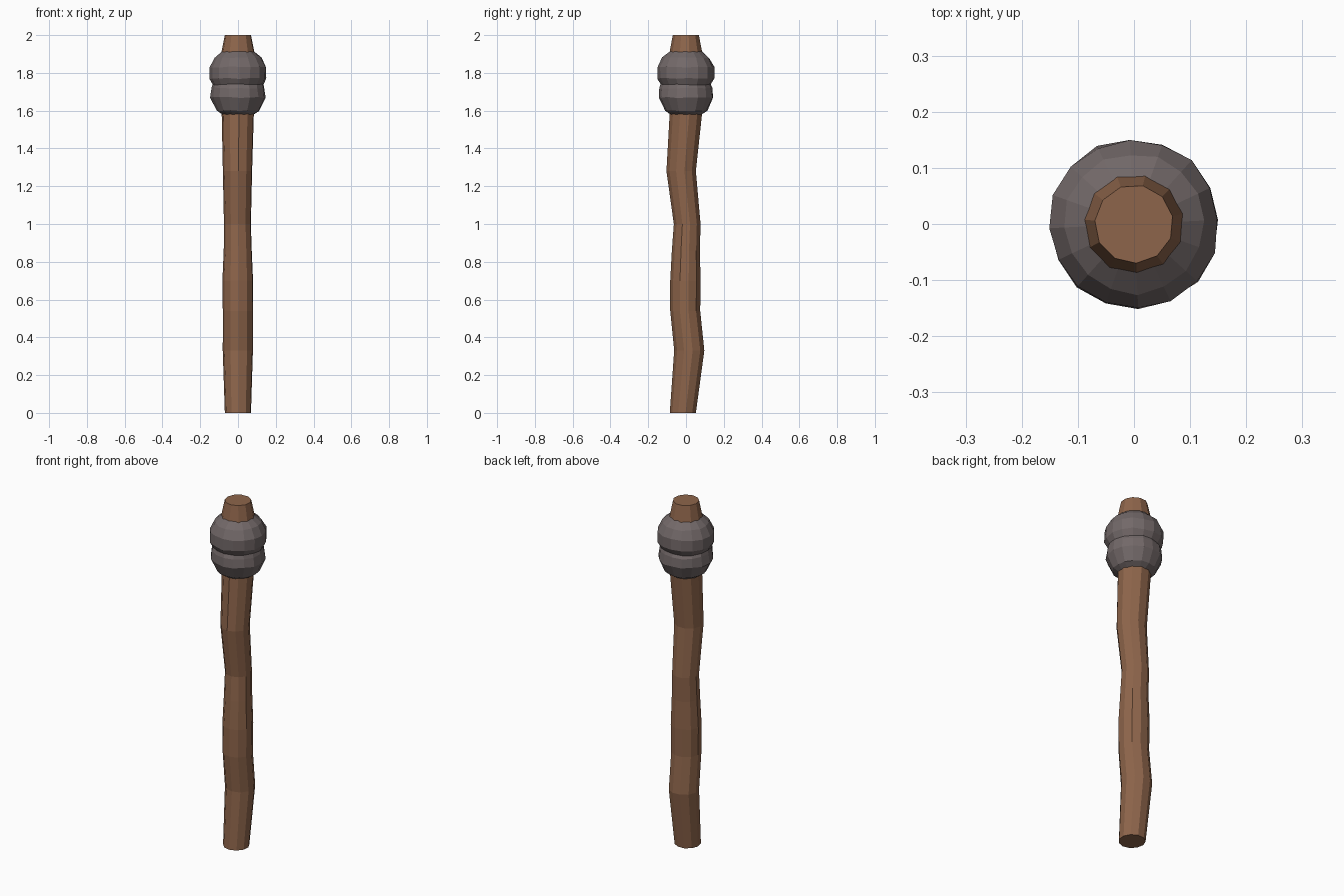
import bpy, bmesh, math, random

if "Cube" in bpy.data.objects:
    bpy.data.objects.remove(bpy.data.objects["Cube"])

random.seed(4)


def material(name, rgb):
    m = bpy.data.materials.new(name)
    m.diffuse_color = (*rgb, 1)
    m.use_nodes = True
    m.node_tree.nodes["Principled BSDF"].inputs["Base Color"].default_value = m.diffuse_color
    return m


def loft(name, rings, sides, mat, jitter=0.0, start=0.0):
    """Skin rings of (z, x, y, radius) with flat faces and capped ends."""
    bm = bmesh.new()
    loops = []
    for i, (z, cx, cy, r) in enumerate(rings):
        end = i in (0, len(rings) - 1)
        loop = []
        for k in range(sides):
            a = start + 2 * math.pi * k / sides
            rr = r + (0 if end else random.uniform(-jitter, jitter))
            dz = 0 if end else random.uniform(-jitter, jitter)
            loop.append(bm.verts.new((cx + rr * math.cos(a),
                                      cy + rr * math.sin(a), z + dz)))
        loops.append(loop)
    for low, high in zip(loops, loops[1:]):
        for k in range(sides):
            n = (k + 1) % sides
            bm.faces.new((low[k], low[n], high[n], high[k]))
    bm.faces.new(loops[0][::-1])
    bm.faces.new(loops[-1])
    bmesh.ops.recalc_face_normals(bm, faces=bm.faces[:])
    mesh = bpy.data.meshes.new(name)
    bm.to_mesh(mesh)
    bm.free()
    mesh.materials.append(mat)
    ob = bpy.data.objects.new(name, mesh)
    bpy.context.collection.objects.link(ob)
    return ob


wood = material("wood", (0.27, 0.13, 0.07))
stone = material("stone", (0.17, 0.14, 0.14))

# Crooked wooden shaft with a tapered tip
loft("shaft", [
    (0.00, 0.000, -0.016, 0.070),
    (0.33, 0.000, 0.019, 0.081),
    (0.54, 0.000, -0.003, 0.080),
    (0.70, 0.000, -0.002, 0.082),
    (0.86, 0.000, 0.001, 0.075),
    (1.00, -0.002, 0.007, 0.072),
    (1.28, -0.002, -0.024, 0.079),
    (1.58, 0.000, 0.000, 0.086),
    (1.91, 0.000, 0.000, 0.088),
    (2.00, 0.000, 0.000, 0.070),
], 11, wood, 0.001, 0.2)

# Double-bulged stone head around the shaft
profile = [(1.578, 0.080), (1.60, 0.112), (1.67, 0.146), (1.72, 0.140),
           (1.738, 0.133), (1.77, 0.151), (1.83, 0.151), (1.88, 0.125),
           (1.915, 0.083)]
loft("stone_head", [(z, 0, 0, r) for z, r in profile], 16, stone, 0.003, 0.05)
